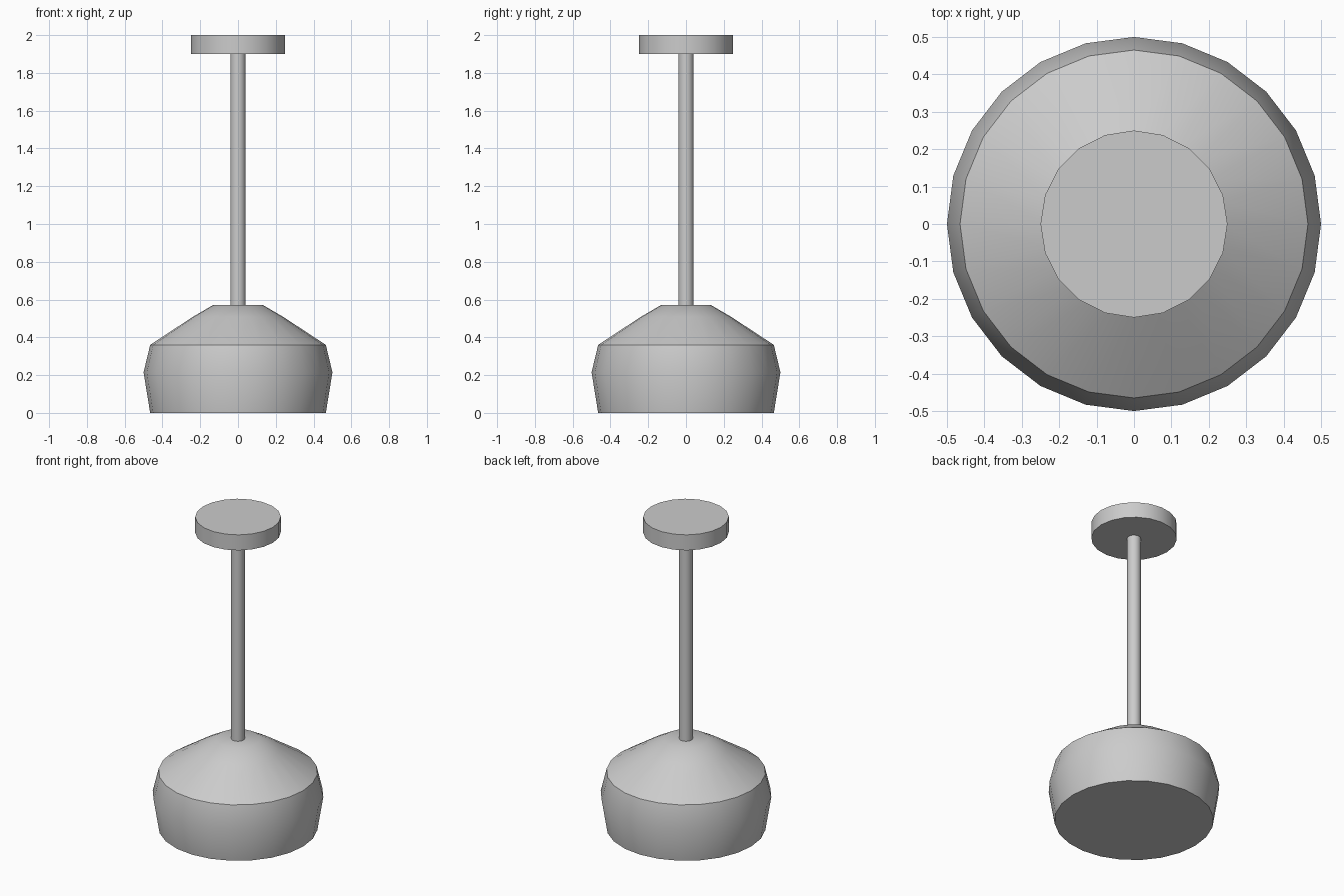
import bpy
import math

cube = bpy.data.objects.get("Cube")
if cube:
    bpy.data.objects.remove(cube, do_unlink=True)

# One plain grey finish for the whole lamp
grey = bpy.data.materials.new("light_grey")
grey.use_nodes = True
colour = (0.6, 0.6, 0.6, 1)
grey.diffuse_color = colour
grey.node_tree.nodes["Principled BSDF"].inputs["Base Color"].default_value = colour


def turned(name, profile, sides):
    """Revolve a (radius, height) profile into a closed, capped solid."""
    verts, faces = [], []
    for r, z in profile:
        for i in range(sides):
            a = math.tau * i / sides
            verts.append((r * math.cos(a), r * math.sin(a), z))
    for k in range(len(profile) - 1):
        for i in range(sides):
            j = (i + 1) % sides
            low, high = k * sides, (k + 1) * sides
            faces.append((low + i, low + j, high + j, high + i))
    faces.append(tuple(reversed(range(sides))))
    faces.append(tuple(range(len(verts) - sides, len(verts))))

    mesh = bpy.data.meshes.new(name)
    mesh.from_pydata(verts, [], faces)
    mesh.materials.append(grey)
    obj = bpy.data.objects.new(name, mesh)
    bpy.context.collection.objects.link(obj)
    bpy.ops.object.select_all(action="DESELECT")
    obj.select_set(True)
    bpy.context.view_layer.objects.active = obj
    bpy.ops.object.shade_smooth_by_angle(angle=math.radians(35))
    return obj


# Bulging shade with a shallow conical top
turned("shade", [(0.465, 0), (0.5, 0.215), (0.465, 0.36),
                 (0.24, 0.508), (0.13, 0.572)], 24)

# Hanging rod
turned("rod", [(0.04, 0.56), (0.04, 1.91)], 20)

# Ceiling mount
turned("ceiling_mount", [(0.25, 1.9), (0.25, 2.0)], 20)
